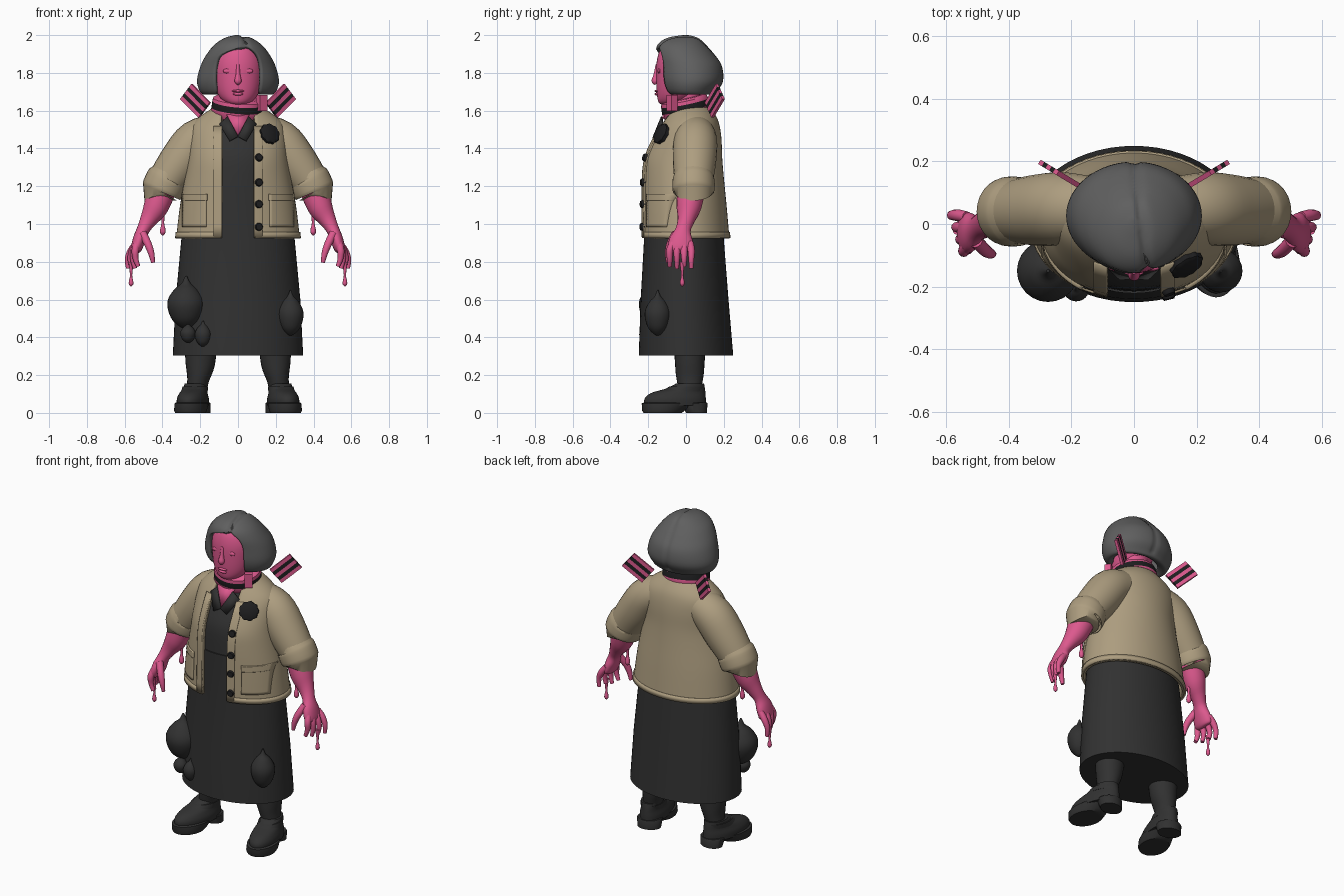
import bpy, bmesh, math
from mathutils import Vector

cube = bpy.data.objects.get("Cube")
if cube:
    bpy.data.objects.remove(cube)

def material(name, *rgb):
    m = bpy.data.materials.new(name)
    m.use_nodes = True
    m.diffuse_color = (*rgb, 1)
    m.node_tree.nodes["Principled BSDF"].inputs["Base Color"].default_value = (*rgb, 1)
    return m

PINK = material("pink skin", .72, .1, .27)
TAN = material("tan cloth", .42, .34, .215)
DARK = material("charcoal cloth", .031, .031, .031)
GREY = material("grey hair", .115, .115, .115)
BLACK = material("black trim", .013, .013, .014)
SIDES = ((1, "left"), (-1, "right"))

def make(name, verts, faces, mats, index=(), thick=0):
    """Mesh object, smooth shaded with sharp edges kept."""
    me = bpy.data.meshes.new(name)
    me.from_pydata(verts, [], faces)
    for m in mats:
        me.materials.append(m)
    for p, i in zip(me.polygons, index):
        p.material_index = i
    bm = bmesh.new()
    bm.from_mesh(me)
    bmesh.ops.remove_doubles(bm, verts=bm.verts, dist=.0002)
    if not thick:
        bmesh.ops.recalc_face_normals(bm, faces=bm.faces)
    bm.to_mesh(me)
    bm.free()
    o = bpy.data.objects.new(name, me)
    bpy.context.collection.objects.link(o)
    bpy.ops.object.select_all(action='DESELECT')
    o.select_set(True)
    bpy.context.view_layer.objects.active = o
    bpy.ops.object.shade_smooth_by_angle(angle=math.radians(42))
    if thick:
        s = o.modifiers.new("thickness", 'SOLIDIFY')
        s.thickness, s.offset = thick, -1
    return o

def spline(rows, k=4):
    """Catmull-Rom interpolation of rows of numbers."""
    out, last = [], len(rows) - 1
    for i in range(last):
        near = [rows[max(0, min(last, i + j))] for j in (-1, 0, 1, 2)]
        for t in (s / k for s in range(k)):
            out.append(tuple(b + t/2*(c - a + t*(2*a - 5*b + 4*c - d + t*(3*(b - c) + d - a)))
                             for a, b, c, d in zip(*near)))
    return out + [tuple(rows[-1])]

def skin(name, rings, *mats, closed=True, caps=(True, True), bands=None, thick=0):
    """Surface through rings of points; bands gives the material of each row."""
    n, faces, index = len(rings[0]), [], []
    for i in range(len(rings) - 1):
        for j in range(n if closed else n - 1):
            k = (j + 1) % n
            faces.append((i*n + j, i*n + k, i*n + n + k, i*n + n + j))
            index.append(bands[i] if bands else 0)
    if caps[0]:
        faces.append(tuple(reversed(range(n))))
    if caps[1]:
        faces.append(tuple(range(len(rings)*n - n, len(rings)*n)))
    return make(name, [p for r in rings for p in r], faces, mats, index, thick)

def body(name, rows, *mats, n=40, **kw):
    """Stack of level ellipses: height, half width, front y, back y, optional opening sides."""
    rings = []
    for z, rx, yf, yb, *gap in rows:
        lo, hi = 0, math.tau * (n - 1) / n
        if gap:
            lo = math.asin(max(-1, min(1, gap[1] / rx)))
            hi = math.tau - math.asin(max(-1, min(1, gap[0] / rx)))
        ts = [lo + (hi - lo) * j / (n - 1) for j in range(n)]
        rings.append([(rx*math.sin(t), (yf + yb)/2 - (yb - yf)/2*math.cos(t), z) for t in ts])
    return skin(name, rings, *mats, closed=len(rows[0]) == 4, **kw)

def tube(name, path, mat, side=1, n=20):
    """Tapered limb along points x, y, z, radius, optional depth ratio."""
    path = spline([(side*p[0], *p[1:4], p[4] if len(p) > 4 else 1) for p in path])
    pts = [Vector(p[:3]) for p in path]
    rings = []
    for i, p in enumerate(path):
        t = (pts[min(i + 1, len(pts) - 1)] - pts[max(i - 1, 0)]).normalized()
        u = Vector((0, 1, 0)).cross(t).normalized()
        v = t.cross(u) * p[4]
        rings.append([pts[i] + p[3]*(u*math.cos(a) + v*math.sin(a)) for a in (math.tau*j/n for j in range(n))])
    return skin(name, rings, mat)

def ball(name, loc, size, mat):
    angles = [math.pi*i/10 for i in range(11)]
    rows = [(-size[2]*math.cos(a), size[0]*math.sin(a), -size[1]*math.sin(a), size[1]*math.sin(a)) for a in angles]
    body(name, rows, mat, n=20, caps=(False, False)).location = loc

def front_y(rows, x, z):
    for a, b in zip(rows, rows[1:]):
        if a[0] <= z <= b[0]:
            t = (z - a[0]) / (b[0] - a[0])
            rx, yf, yb = (a[i] + t*(b[i] - a[i]) for i in (1, 2, 3))
            return (yf + yb)/2 - (yb - yf)/2 * math.sqrt(max(0, 1 - (x/rx)**2))

def patch(name, x0, x1, z0, z1, lift):
    """Cloth panel that follows the front of the jacket."""
    steps = [i / 10 for i in range(11)]
    rings = [[(x, front_y(jacket, x, z) - lift, z) for x in (x0 + (x1 - x0)*s for s in steps)]
             for z in (z0 + (z1 - z0)*s for s in steps)]
    skin(name, rings, TAN, closed=False, caps=(False, False), thick=lift + .004)

def disc(name, x, z, r, h, ripple=0):
    """Black disc lying on the front of the jacket."""
    e = .01
    fx = (front_y(jacket, x + e, z) - front_y(jacket, x - e, z)) / (2*e)
    fz = (front_y(jacket, x, z + e) - front_y(jacket, x, z - e)) / (2*e)
    turn = Vector((fx, -1, fz)).to_track_quat('Z', 'Y')
    centre = Vector((x, front_y(jacket, x, z), z))
    edge = [(a, r*(1 + ripple*math.cos(9*a))) for a in (math.tau*j/36 for j in range(36))]
    skin(name, [[centre + turn @ Vector((s*q*math.cos(a), s*q*math.sin(a), k)) for a, q in edge]
                for s, k in ((1, -h), (1, h*.6), (.8, h))], BLACK)

def strip(name, centre, a, b, c, mat):
    """Box from its centre and three half edges."""
    skin(name, [[centre + s*c + p*a + q*b for p, q in ((-1, -1), (1, -1), (1, 1), (-1, 1))] for s in (-1, 1)], mat)

# Dress
body("skirt", [(.305, .345, -.25, .25), (.6, .33, -.24, .225), (.92, .3, -.222, .2), (1.2, .262, -.222, .18)], DARK, n=56)
body("bodice", spline([(1.19, .255, -.216, .175), (1.35, .24, -.205, .17), (1.45, .23, -.16, .16),
                       (1.52, .2, -.12, .15), (1.57, .14, -.09, .12)]), DARK)

# Open jacket with hem, placket, buttons and pockets
jacket = spline([(.925, .328, -.236, .23), (1.1, .307, -.236, .215), (1.25, .28, -.236, .2), (1.35, .265, -.226, .192),
                 (1.45, .26, -.182, .188), (1.52, .245, -.142, .178), (1.57, .2, -.112, .16), (1.62, .125, -.08, .125)])
body("jacket", [(*r, .088, .088) for r in jacket], TAN, n=56, caps=(False, False), thick=.018)
body("jacket_hem", [(z, rx + .006, yf - .006, yb + .006, .09, .09) for z, rx, yf, yb in jacket if z < .98],
     TAN, n=56, caps=(False, False), thick=.012)
for side, word in SIDES:
    patch(word + "_placket", *sorted((side*.086, side*.13)), .93, 1.52, .008)
    patch(word + "_pocket", *sorted((side*.17, side*.297)), .985, 1.14, .01)
    patch(word + "_pocket_flap", *sorted((side*.168, side*.298)), 1.125, 1.16, .014)
for z in (.985, 1.105, 1.22, 1.35):
    disc("button", .108, z, .021, .02)
disc("corsage", .165, 1.475, .055, .022, .05)

# Neckline and striped scarf, lower at the front
make("chest_skin", [(-.06, -.12, 1.58), (0, -.168, 1.47), (.06, -.12, 1.58)], [(0, 1, 2)], [PINK], thick=.009)
body("neck", [(1.5, .1, -.1, .09), (1.6, .085, -.085, .08), (1.72, .08, -.08, .08)], PINK)
scarf = body("scarf", [(-.055, .125, -.12, .115), (-.03, .142, -.13, .125), (-.012, .14, -.132, .126), (.022, .138, -.13, .126),
                       (.04, .135, -.125, .12), (.05, .12, -.105, .105)], PINK, BLACK, bands=[0, 0, 1, 0, 0])
scarf.location, scarf.rotation_euler = (0, 0, 1.62), (.2, .08, 0)
strip("scarf_end", Vector((.125, -.075, 1.64)), Vector((.019, .013, 0)), Vector((-.011, .016, 0)), Vector((0, 0, .042)), PINK)

# Head
body("face", spline([(1.628, .025, -.12, -.05), (1.645, .07, -.145, 0), (1.69, .108, -.154, .05), (1.77, .13, -.158, .1),
                     (1.86, .13, -.155, .1), (1.93, .1, -.132, .08), (1.96, .05, -.08, .04)]), PINK)
tube("nose", [(0, -.152, 1.845, .008), (0, -.16, 1.79, .012), (0, -.163, 1.757, .019), (0, -.156, 1.742, .01)], PINK)
ball("upper_lip", (0, -.154, 1.704), (.032, .012, .007), PINK)
ball("lower_lip", (0, -.153, 1.688), (.028, .013, .008), PINK)

# Bobbed hair with a side parting
hair = body("hair", spline([(1.705, .14, -.085, .11, .112, .112), (1.685, .178, -.1, .15, .112, .112),
                            (1.705, .203, -.125, .168, .114, .116), (1.76, .217, -.146, .198, .12, .122),
                            (1.84, .197, -.155, .19, .116, .12), (1.9, .165, -.162, .15, .085, .1),
                            (1.95, .124, -.15, .105, -.045, .045), (1.985, .07, -.1, .065, -.028, .028),
                            (2, .015, -.02, .015, -.003, .003)]), GREY, n=72, caps=(False, True), thick=.02)
middle = Vector((0, .02, 1.8))
for v in hair.data.vertices:
    off = (v.co.x - .025 + .12*v.co.y) / .013
    if v.co.z > 1.7:
        v.co = middle + (v.co - middle) * (1 - .05*math.exp(-off*off))

for side, word in SIDES:
    ball(word + "_eyelid", (side*.052, -.142, 1.81), (.028, .009, .013), PINK)
    make(word + "_dress_collar", [(0, -.175, 1.465), (side*.045, -.18, 1.44), (side*.1, -.13, 1.53), (side*.055, -.132, 1.57)],
         [(0, 1, 2, 3)[::side]], [DARK], thick=.009)
    # Sleeve and rolled cuff
    tube(word + "_sleeve", [(.1, .05, 1.49, .095), (.215, .05, 1.44, .115), (.3, .045, 1.335, .115), (.39, .04, 1.21, .1)], TAN, side, 28)
    tube(word + "_cuff", [(.372, .04, 1.24, .1), (.376, .04, 1.235, .111), (.403, .04, 1.175, .11), (.405, .04, 1.17, .09)], TAN, side, 28)
    # Forearm, palm and drooping fingers
    tube(word + "_forearm", [(.395, .03, 1.2, .075), (.435, .015, 1.09, .066), (.475, 0, 1.02, .045), (.502, -.015, .97, .034, 1.2),
                             (.522, -.025, .92, .034, 1.8), (.54, -.03, .865, .028, 2.3), (.546, -.03, .85, .012, 2.5)], PINK, side)
    for i in range(4):
        y = .028 - .038*i
        tube(word + "_finger", [(.535, y*.8, .9, .018), (.565 - .007*i, y, .86, .019), (.584 - .014*i, y, .815, .015),
                                (.582 - .018*i, y, .765 + .01*(i % 2), .011)], PINK, side, 12)
    tube(word + "_thumb", [(.505, -.055, .95, .022), (.475, -.085, .89, .02), (.458, -.095, .84, .016), (.45, -.095, .795, .01)], PINK, side, 12)
    # Hanging drips
    for x, y, z, s in ((.566, -.02, .67, 1), (.398, .01, .94, 1.2)):
        tube(word + "_drip", [(x, y, z + h*s, r*s) for h, r in ((0, .003), (.012, .012), (.03, .011), (.06, .006), (.13, .014))], PINK, side, 12)
    # Striped ribbon standing at the shoulder
    flat, up, lift = Vector((side*.857, .515, 0)), Vector((0, 0, 1)), math.radians(41)
    along, across = flat*math.cos(lift) + up*math.sin(lift), up*math.cos(lift) - flat*math.sin(lift)
    for i in range(5):
        strip(word + "_ribbon_stripe", Vector((side*.225, .152, 1.652)) + across*(i - 2)*.021,
              along*.075, across*.0105, along.cross(across)*.008, BLACK if i % 2 else PINK)
    # Leg and shoe
    tube(word + "_leg", [(.222, .02, .1, .055), (.212, .02, .17, .057, 1.2), (.2, .02, .26, .078), (.195, .02, .4, .088)], DARK, side, 24)
    parts = {"_shoe": spline([(.04, .08, -.25, .08), (.075, .08, -.25, .08), (.105, .07, -.215, .078), (.13, .062, -.13, .075),
                              (.155, .058, -.08, .07)]),
             "_sole": [(0, .08, -.255, -.05), (.012, .086, -.262, -.035), (.05, .086, -.265, .02), (.055, .08, -.25, .02)],
             "_heel": [(0, .07, -.025, .085), (.05, .074, -.05, .088), (.055, .07, -.05, .085)],
             "_shoe_strap": [(.112, .068, -.16, .07), (.14, .066, -.115, .072)]}
    for part, rows in parts.items():
        o = body(word + part, rows, DARK)
        o.location, o.rotation_euler = (side*.222, .026, 0), (0, 0, side*.2)

# Teardrop growths on the skirt
shape = ((-.5, .05), (-.47, .3), (-.33, .75), (-.1, 1), (.08, .95), (.25, .62), (.36, .25), (.5, .05))
for x, y, z, r, h in ((-.275, -.15, .585, .098, .28), (-.265, -.19, .425, .04, .11), (-.185, -.205, .42, .042, .14),
                      (.278, -.15, .53, .068, .24)):
    tube("growth", [(x, y, z + a*h, b*r) for a, b in shape], DARK, 1, 24)
